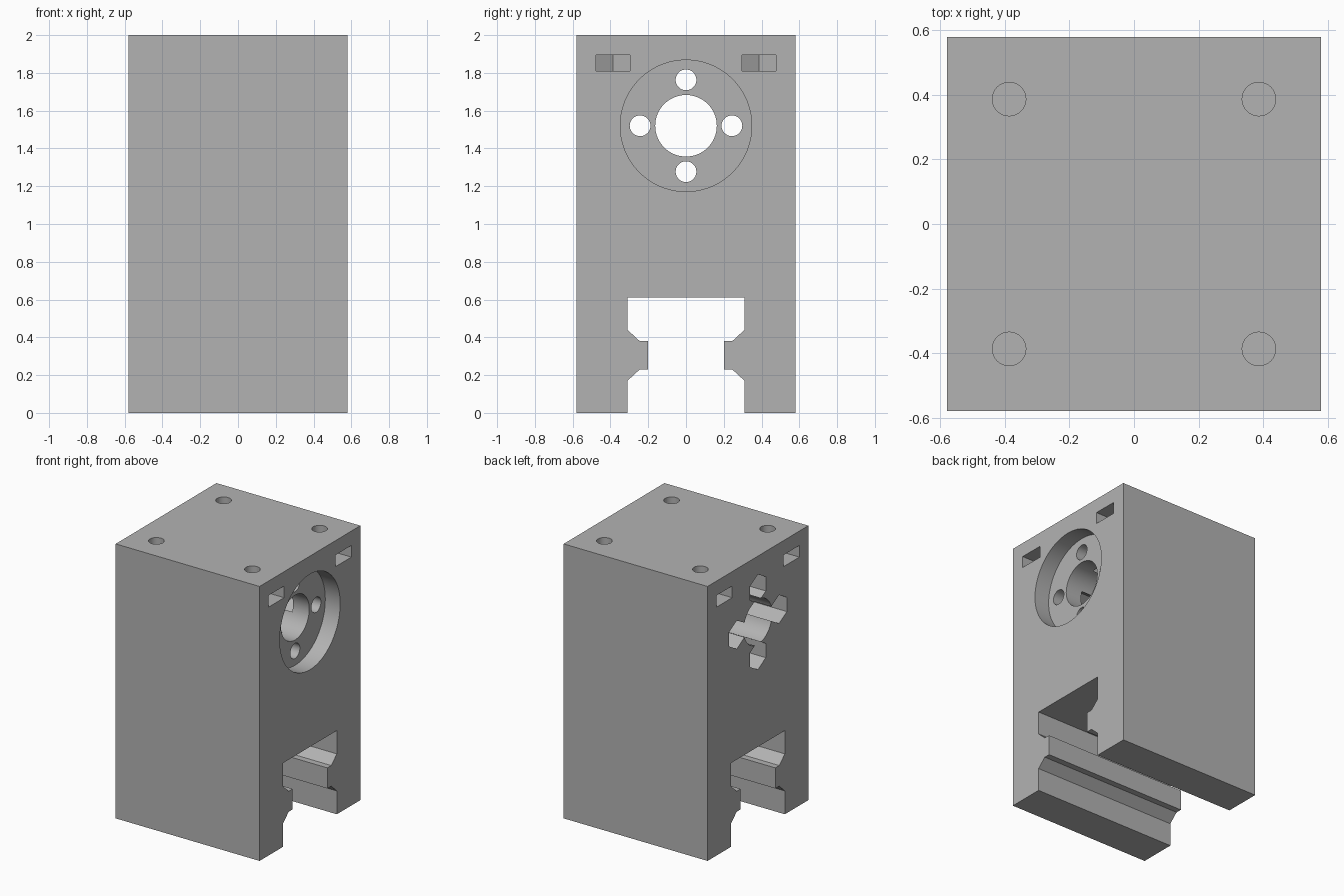
import bpy, bmesh, math
from mathutils import Matrix, Vector

if "Cube" in bpy.data.objects:
    bpy.data.objects.remove(bpy.data.objects["Cube"], do_unlink=True)

HALF, HEIGHT = 0.58, 2.0
BORE_Z = 1.52          # height of the round mounting
SCREW = 0.387          # offset of the top screw holes
NUT_R = 0.104          # corner radius of the hex nuts

grey = bpy.data.materials.new("grey plastic")
grey.use_nodes = True
colour = (0.45, 0.45, 0.45, 1)
grey.diffuse_color = colour
grey.node_tree.nodes["Principled BSDF"].inputs["Base Color"].default_value = colour


def prism(name, points, direction):
    """Extrude a closed outline along a direction."""
    bm = bmesh.new()
    face = bm.faces.new([bm.verts.new(p) for p in points])
    top = bmesh.ops.extrude_face_region(bm, geom=[face])["geom"]
    bmesh.ops.translate(bm, vec=Vector(direction),
                        verts=[v for v in top if isinstance(v, bmesh.types.BMVert)])
    bmesh.ops.recalc_face_normals(bm, faces=bm.faces)
    mesh = bpy.data.meshes.new(name)
    bm.to_mesh(mesh)
    bm.free()
    mesh.materials.append(grey)
    obj = bpy.data.objects.new(name, mesh)
    bpy.context.collection.objects.link(obj)
    return obj


def round_x(name, y, z, radius, x0, x1, sides=64):
    """Cylinder along x; one corner points up."""
    step = 2 * math.pi / sides
    pts = [(x0, y + radius * math.sin(i * step), z + radius * math.cos(i * step))
           for i in range(sides)]
    return prism(name, pts, (x1 - x0, 0, 0))


# Body: block with the rail channel running through the bottom
side = [(HALF, HEIGHT), (HALF, 0), (0.31, 0), (0.31, 0.17), (0.245, 0.23), (0.2, 0.23),
        (0.2, 0.38), (0.245, 0.38), (0.31, 0.44), (0.31, 0.61)]
outline = side + [(-y, z) for y, z in reversed(side)]
body = prism("bracket_body", [(-HALF, y, z) for y, z in outline], (2 * HALF, 0, 0))

# Round recess on one side and the bore through the block
cutters = [round_x("recess_cutter", 0, BORE_Z, 0.348, HALF - 0.12, HALF + 0.1, 96),
           round_x("bore_cutter", 0, BORE_Z, 0.163, -0.7, 0.7)]

# Four bolt holes, each with a deep hex pocket from the other side
for dy, dz in ((1, 0), (-1, 0), (0, 1), (0, -1)):
    y, z = 0.243 * dy, BORE_Z + 0.243 * dz
    cutters.append(round_x("bolt_cutter", y, z, 0.055, -0.7, 0.7, 32))
    cutters.append(round_x("hex_pocket_cutter", y, z, NUT_R, -0.7, 0.33, 6))

# Top screw holes with nut slots opening to the sides
for sx in (-1, 1):
    for sy in (-1, 1):
        x, y = sx * SCREW, sy * SCREW
        ring = [(x + 0.052 * math.cos(a), y + 0.052 * math.sin(a), 1.66)
                for a in (i * math.pi / 16 for i in range(32))]
        cutters.append(prism("screw_cutter", ring, (0, 0, 0.5)))
        w = NUT_R * math.cos(math.pi / 6)
        slot = [(sx * 0.7, y - w, 1.81), (sx * 0.7, y + w, 1.81),
                (sx * (SCREW - NUT_R / 2), y + w, 1.81),
                (sx * (SCREW - NUT_R), y, 1.81),
                (sx * (SCREW - NUT_R / 2), y - w, 1.81)]
        cutters.append(prism("nut_slot_cutter", slot, (0, 0, 0.085)))

# Cut everything out of the body
for cutter in cutters:
    mod = body.modifiers.new(cutter.name, "BOOLEAN")
    mod.operation = "DIFFERENCE"
    mod.solver = "EXACT"
    mod.object = cutter
    cutter.hide_render = True
bpy.context.view_layer.update()
graph = bpy.context.evaluated_depsgraph_get()
result = bpy.data.meshes.new_from_object(body.evaluated_get(graph))
body.modifiers.clear()
body.data = result
for cutter in cutters:
    bpy.data.objects.remove(cutter, do_unlink=True)

# Smooth round walls, sharp corners
bpy.ops.object.select_all(action="DESELECT")
body.select_set(True)
bpy.context.view_layer.objects.active = body
bpy.ops.object.shade_smooth_by_angle(angle=math.radians(25))
